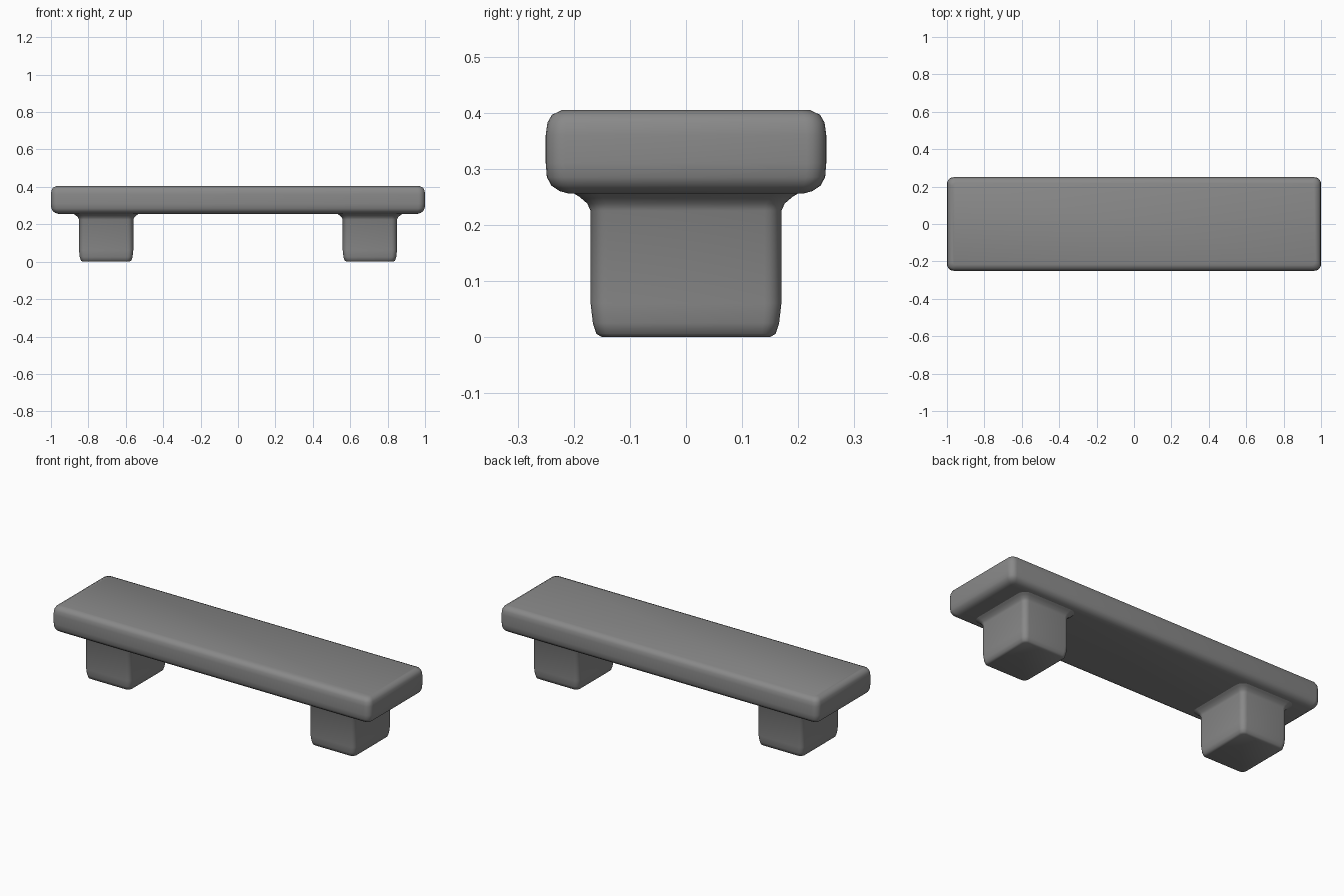
import bpy, bmesh, math

cube = bpy.data.objects.get("Cube")
if cube:
    bpy.data.objects.remove(cube, do_unlink=True)

# Single stone colour
stone = bpy.data.materials.new("grey_stone")
stone.use_nodes = True
grey = (0.25, 0.25, 0.25, 1)
stone.diffuse_color = grey
stone.node_tree.nodes["Principled BSDF"].inputs["Base Color"].default_value = grey


def outline(cx, hx, hy, radius, steps=5):
    """Rounded rectangle, counter-clockwise from the +x +y corner."""
    points = []
    for quarter, (sx, sy) in enumerate([(1, 1), (-1, 1), (-1, -1), (1, -1)]):
        for i in range(steps + 1):
            a = math.pi / 2 * (quarter + i / steps)
            points.append((cx + sx * (hx - radius) + radius * math.cos(a),
                           sy * (hy - radius) + radius * math.sin(a)))
    return points


def worn_block(name, cx, hx, hy, radius, profile):
    """Stack rounded rectangles; profile holds (height, inset) pairs."""
    bm = bmesh.new()
    rings = []
    for z, inset in profile:
        ring = outline(cx, hx - inset, hy - inset, max(radius - inset * 0.5, 0.008))
        rings.append([bm.verts.new((x, y, z)) for x, y in ring])
    for low, high in zip(rings, rings[1:]):
        for i in range(len(low)):
            j = (i + 1) % len(low)
            bm.faces.new((low[i], low[j], high[j], high[i]))
    bm.faces.new(rings[0][::-1])
    bm.faces.new(rings[-1])
    mesh = bpy.data.meshes.new(name)
    bm.to_mesh(mesh)
    bm.free()
    mesh.materials.append(stone)
    obj = bpy.data.objects.new(name, mesh)
    bpy.context.collection.objects.link(obj)
    bpy.ops.object.select_all(action="DESELECT")
    obj.select_set(True)
    bpy.context.view_layer.objects.active = obj
    bpy.ops.object.shade_smooth_by_angle(angle=math.radians(50))
    return obj


# Long seat slab with softened edges
worn_block("seat_slab", 0, 1.0, 0.25, 0.035,
           [(0.256, 0.04), (0.26, 0.025), (0.27, 0.01), (0.285, 0.002),
            (0.31, 0), (0.36, 0), (0.382, 0.003), (0.396, 0.011), (0.405, 0.03)])

# Two block legs, flaring where they meet the slab
for side, sign in (("left", 1), ("right", -1)):
    worn_block(side + "_leg", sign * 0.705, 0.145, 0.17, 0.03,
               [(0, 0.02), (0.006, 0.01), (0.025, 0.004), (0.06, 0),
                (0.225, 0), (0.238, -0.006), (0.25, -0.02), (0.262, -0.04)])
